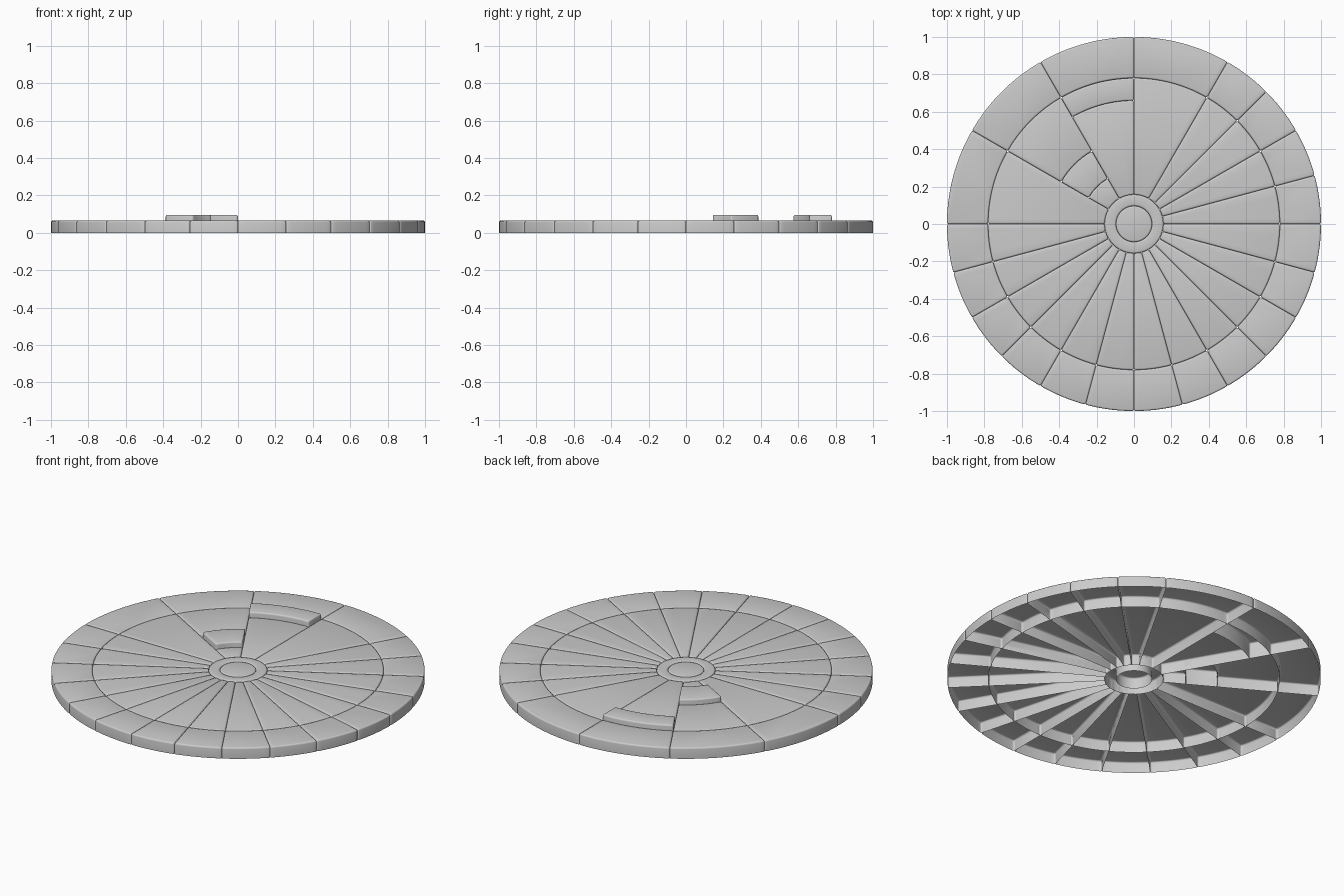
import bpy, bmesh
from math import radians, cos, sin, pi

if "Cube" in bpy.data.objects:
    bpy.data.objects.remove(bpy.data.objects["Cube"])

R_CAP, R_HUB, R_RING, R_OUT = 0.096, 0.157, 0.78, 1.0
H, H_RAISED, BEVEL = 0.065, 0.095, 0.009


def finish(bm, name):
    bmesh.ops.recalc_face_normals(bm, faces=bm.faces)
    mesh = bpy.data.meshes.new(name)
    bm.to_mesh(mesh)
    bm.free()
    obj = bpy.data.objects.new(name, mesh)
    bpy.context.collection.objects.link(obj)
    bpy.ops.object.select_all(action='DESELECT')
    obj.select_set(True)
    bpy.context.view_layer.objects.active = obj
    bpy.ops.object.shade_smooth_by_angle(angle=radians(35))
    return obj


def arc(r, a0, a1):
    n = max(2, round(abs(radians(a1 - a0)) * r / 0.03))
    angles = [radians(a0 + (a1 - a0) * i / n) for i in range(n + 1)]
    return [(r * cos(a), r * sin(a)) for a in angles]


def panel(name, r0, r1, a0, a1, h=H):
    """Open-bottomed sector shell with rounded top rim and corners."""
    inner, outer = arc(r0, a1, a0), arc(r1, a0, a1)
    pts = outer + inner
    corners = {0, len(outer) - 1, len(outer), len(pts) - 1}
    bm = bmesh.new()
    top = [bm.verts.new((x, y, h)) for x, y in pts]
    low = [bm.verts.new((x, y, 0)) for x, y in pts]
    face = bm.faces.new(top)
    for i in range(len(pts)):
        j = (i + 1) % len(pts)
        bm.faces.new((top[i], low[i], low[j], top[j]))
    edges = list(face.edges) + [bm.edges.get((top[i], low[i])) for i in corners]
    bmesh.ops.recalc_face_normals(bm, faces=bm.faces)
    bmesh.ops.bevel(bm, geom=edges, offset=BEVEL, segments=3, profile=0.5,
                    affect='EDGES', clamp_overlap=False)
    return finish(bm, name)


def lathe(name, profile, n=72):
    bm = bmesh.new()
    verts = [bm.verts.new((r, 0, z)) for r, z in profile]
    edges = [bm.edges.new(p) for p in zip(verts, verts[1:])]
    bmesh.ops.spin(bm, geom=verts + edges, axis=(0, 0, 1), cent=(0, 0, 0),
                   angle=2 * pi, steps=n)
    bmesh.ops.remove_doubles(bm, verts=bm.verts, dist=1e-5)
    return finish(bm, name)


def rounded(r, side):
    """Quarter-round rim; side=+1 for an outer wall, -1 for an inner wall."""
    return [(r - side * BEVEL * (1 - cos(t)), H - BEVEL * (1 - sin(t)))
            for t in (i * pi / 6 for i in range(4))]


# radial divisions: fine sectors, plus four wide ones
cuts = [-180 + 15 * i for i in range(17)] + [90, 120, 150, 180]
for a0, a1 in zip(cuts, cuts[1:]):
    panel("outer_panel", R_RING, R_OUT, a0, a1)
    if a0 == 90:        # wedge with raised step at its outer end
        panel("inner_wedge", R_HUB, 0.66, a0, a1)
        panel("raised_outer_block", 0.66, R_RING, a0, a1, H_RAISED)
    elif a0 == 120:     # wedge with raised step near the hub
        panel("inner_wedge_tip", R_HUB, 0.28, a0, a1)
        panel("raised_inner_block", 0.28, 0.45, a0, a1, H_RAISED)
        panel("inner_wedge", 0.45, R_RING, a0, a1)
    else:
        panel("inner_wedge", R_HUB, R_RING, a0, a1)

# hub ring and centre cap
lathe("hub_ring", [(R_CAP, 0)] + rounded(R_CAP, -1)
      + rounded(R_HUB, 1)[::-1] + [(R_HUB, 0)])
lathe("hub_cap", [(0, H)] + rounded(R_CAP, 1)[::-1] + [(R_CAP, 0)])
